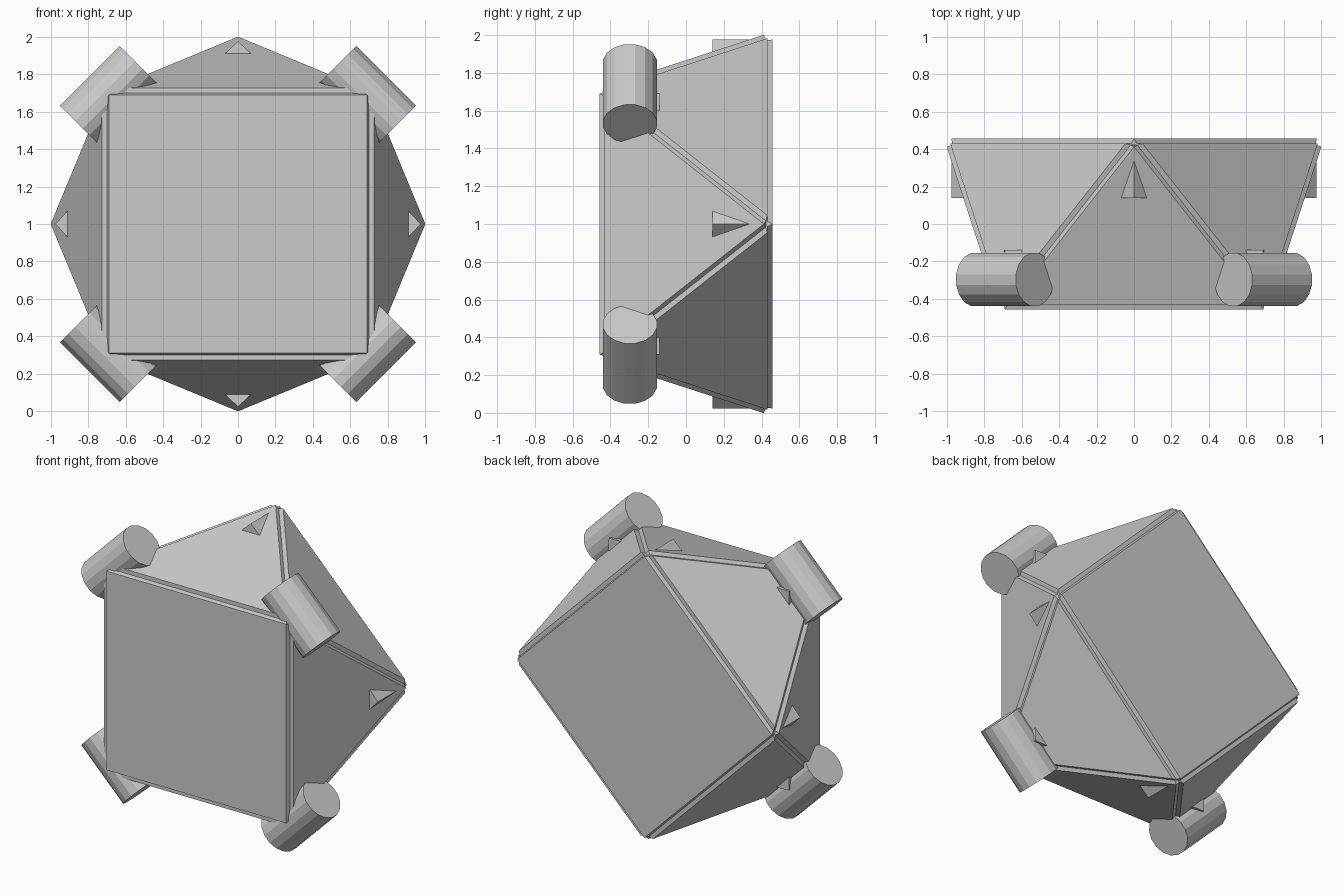
import bpy, bmesh
from math import sin, cos, pi
from mathutils import Matrix, Vector

if "Cube" in bpy.data.objects:
    bpy.data.objects.remove(bpy.data.objects["Cube"])

R = 1.016     # corner radius of both square ends
HALF = 0.457  # half depth of the body
CZ = 1.0      # centre height


def finish(bm, name):
    bmesh.ops.recalc_face_normals(bm, faces=bm.faces)
    me = bpy.data.meshes.new(name)
    bm.to_mesh(me)
    bm.free()
    ob = bpy.data.objects.new(name, me)
    ob.location.z = CZ
    bpy.context.collection.objects.link(ob)
    return ob


def ring_point(radius, angle, y):
    return Vector((radius * cos(angle), y, radius * sin(angle)))


# Body: square antiprism with grooved edges
bm = bmesh.new()
front = [bm.verts.new(ring_point(R, pi / 4 + i * pi / 2, -HALF)) for i in range(4)]
back = [bm.verts.new(ring_point(R, i * pi / 2, HALF)) for i in range(4)]
bm.faces.new(front)
bm.faces.new(back)
for i in range(4):
    bm.faces.new((back[i], back[(i + 1) % 4], front[i]))
    bm.faces.new((front[i], front[(i + 1) % 4], back[(i + 1) % 4]))
bmesh.ops.recalc_face_normals(bm, faces=bm.faces)
bmesh.ops.bevel(bm, geom=bm.edges[:], offset=0.028, offset_type='OFFSET',
                segments=2, profile=0.0, affect='EDGES', clamp_overlap=True)
finish(bm, "body")


# Fins: small triangular prisms lying along y, one on each side triangle
def fin(angle, side, name):
    bm = bmesh.new()
    radial = Vector((cos(angle), 0, sin(angle)))
    across = Vector((-sin(angle), 0, cos(angle)))
    ends = []
    for y in (0.14, 0.40):
        ends.append([bm.verts.new(radial * r + across * w + Vector((0, y * side, 0)))
                     for r, w in ((0.977, 0), (0.885, 0.098), (0.885, -0.098))])
    bm.faces.new(ends[0])
    bm.faces.new(ends[1])
    for i in range(3):
        j = (i + 1) % 3
        bm.faces.new((ends[0][i], ends[0][j], ends[1][j], ends[1][i]))
    finish(bm, name)


# Thrusters: 16-sided cylinders lying tangentially across the front corners
def thruster(angle, name):
    bm = bmesh.new()
    bmesh.ops.create_cone(bm, cap_ends=True, segments=16, radius1=0.145,
                          radius2=0.145, depth=0.452)
    bm.transform(Matrix.Rotation(pi / 16, 4, 'Z'))
    bm.transform(Matrix.Translation((0.977, -0.297, 0)) )
    bm.transform(Matrix.Rotation(-angle, 4, 'Y'))
    finish(bm, name)


for i in range(4):
    a = i * pi / 2
    fin(a, 1, f"back_fin_{i + 1}")
    fin(a + pi / 4, -1, f"front_fin_{i + 1}")
    thruster(a + pi / 4, f"corner_cylinder_{i + 1}")
